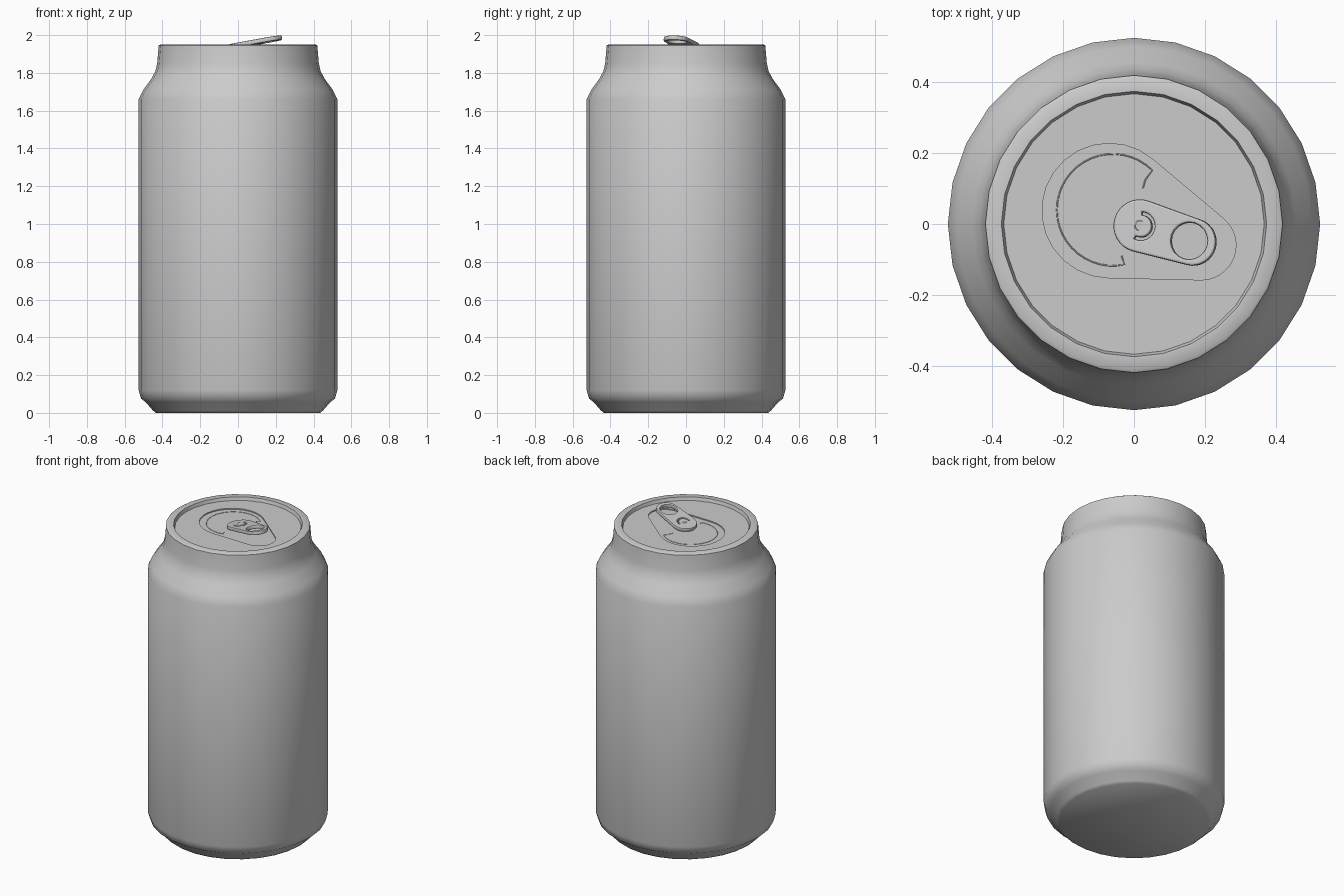
import bpy, bmesh
from math import sin, cos, pi, acos, atan2, hypot, radians
from mathutils import Matrix

if "Cube" in bpy.data.objects:
    bpy.data.objects.remove(bpy.data.objects["Cube"])

SIDES = 28


def smooth(ob, angle):
    bpy.ops.object.select_all(action='DESELECT')
    ob.select_set(True)
    bpy.context.view_layer.objects.active = ob
    bpy.ops.object.shade_smooth_by_angle(angle=radians(angle))


def lathe(name, profile, sides=SIDES, cap_top=False, angle=50):
    bm = bmesh.new()
    rings = [[bm.verts.new((r * cos(2 * pi * k / sides), r * sin(2 * pi * k / sides), z))
              for k in range(sides)] for r, z in profile]
    for a, b in zip(rings, rings[1:]):
        for k in range(sides):
            n = (k + 1) % sides
            bm.faces.new((a[k], a[n], b[n], b[k]))
    bm.faces.new(rings[0][::-1])
    if cap_top:
        bm.faces.new(rings[-1])
    me = bpy.data.meshes.new(name)
    bm.to_mesh(me)
    bm.free()
    ob = bpy.data.objects.new(name, me)
    bpy.context.collection.objects.link(ob)
    smooth(ob, angle)
    return ob


def arc(cx, cy, r, a0, a1, n):
    return [(cx + r * cos(a0 + (a1 - a0) * i / n), cy + r * sin(a0 + (a1 - a0) * i / n))
            for i in range(n + 1)]


def circle(cx, cy, r, n):
    return arc(cx, cy, r, 0, 2 * pi, n)[:-1]


def teardrop(c1, r1, c2, r2, n=16):
    """Outline wrapped round two circles."""
    dx, dy = c2[0] - c1[0], c2[1] - c1[1]
    d, a = atan2(dy, dx), acos((r1 - r2) / hypot(dx, dy))
    return arc(*c2, r2, d - a, d + a, n) + arc(*c1, r1, d + a, d + 2 * pi - a, n)


def outline(name, loops, matrix, extrude=0.0, bevel=0.0, filled=True):
    """Flat plate (filled loops, inner loops are holes) or a thin bead along a path."""
    cu = bpy.data.curves.new(name, 'CURVE')
    cu.dimensions = '2D' if filled else '3D'
    if filled:
        cu.fill_mode = 'BOTH'
    cu.extrude, cu.bevel_depth, cu.bevel_resolution = extrude, bevel, 1
    for pts in loops:
        sp = cu.splines.new('POLY')
        sp.points.add(len(pts) - 1)
        for p, (x, y) in zip(sp.points, pts):
            p.co = (x, y, 0, 1)
        sp.use_cyclic_u = filled
    ob = bpy.data.objects.new(name, cu)
    bpy.context.collection.objects.link(ob)
    ob.matrix_world = matrix
    bpy.ops.object.select_all(action='DESELECT')
    ob.select_set(True)
    bpy.context.view_layer.objects.active = ob
    bpy.ops.object.convert(target='MESH')
    ob = bpy.context.view_layer.objects.active
    ob.name = name
    smooth(ob, 35)
    return ob


def at_z(z):
    return Matrix.Translation((0, 0, z))


# Can wall: foot, straight side, shoulder, neck, rim and inner step
lathe("can_body", [(0.435, 0), (0.45, 0.012), (0.49, 0.058), (0.513, 0.075), (0.526, 0.12),
                   (0.526, 1.66), (0.502, 1.71), (0.458, 1.77), (0.437, 1.81), (0.428, 1.85),
                   (0.42, 1.945), (0.412, 1.95), (0.375, 1.95), (0.366, 1.92)])

# Lid with a teardrop recess
drop = dict(c1=(-0.07, 0.038), c2=(0.19, -0.06))
outline("lid", [circle(0, 0, 0.368, SIDES), teardrop(r1=0.19, r2=0.098, **drop)],
        at_z(1.926), extrude=0.004)
outline("lid_recess", [teardrop(r1=0.195, r2=0.103, **drop)], at_z(1.921), extrude=0.002)

# Score line of the opening
score = [(0.025, 0.10), (0.032, 0.125)] + arc(-0.06, 0.04, 0.158, radians(45), radians(282), 28) \
    + [(-0.035, -0.09)]
outline("opening_score", [score], at_z(1.923), bevel=0.002, filled=False)

# Pull tab: finger hole and curved slot, turned and tilted up
tilt = at_z(1.945) @ Matrix.Rotation(radians(-17), 4, 'Z') @ Matrix.Rotation(radians(-10), 4, 'Y')
slot = arc(0.022, 0, 0.046, radians(-110), radians(110), 14) \
    + arc(0.022, 0, 0.026, radians(110), radians(-110), 14)
outline("pull_tab", [teardrop((0.018, 0), 0.069, (0.177, 0), 0.061),
                     circle(0.167, 0, 0.058, 20), slot],
        tilt, extrude=0.006, bevel=0.006)

# Rivet holding the tab
rivet = lathe("rivet", [(0.02, 1.915), (0.02, 1.955), (0.014, 1.961)], 14, True, 30)
rivet.location = (0.018, -0.005, 0)
